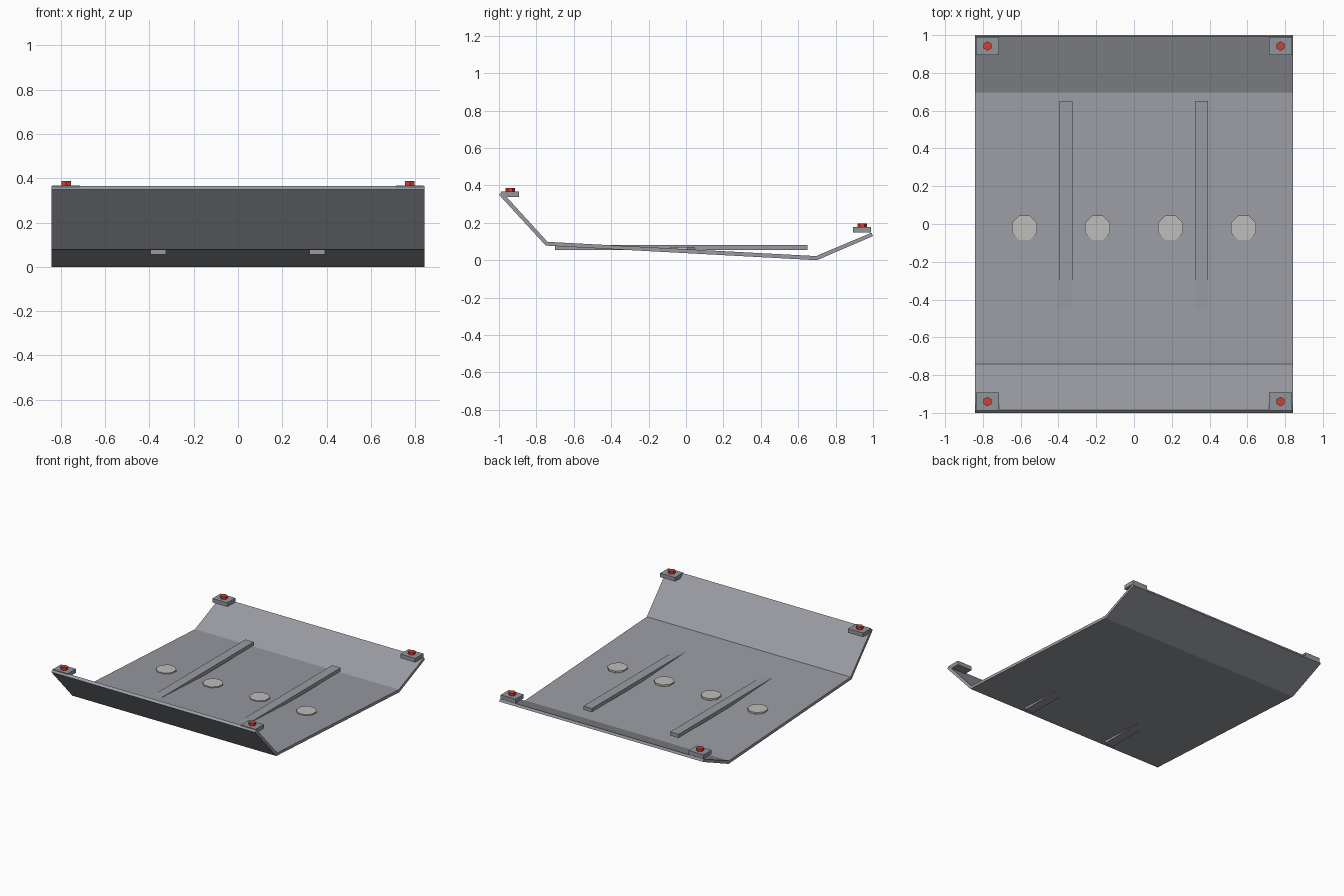
import bpy
import bmesh
from math import pi

cube = bpy.data.objects.get("Cube")
if cube:
    bpy.data.objects.remove(cube, do_unlink=True)


def material(name, rgb):
    mat = bpy.data.materials.new(name)
    mat.use_nodes = True
    color = (*rgb, 1.0)
    mat.diffuse_color = color
    mat.node_tree.nodes["Principled BSDF"].inputs["Base Color"].default_value = color
    return mat


STEEL = material("plate steel", (0.32, 0.33, 0.365))
BRACKET = material("bracket grey", (0.28, 0.305, 0.335))
CAP = material("pale cap", (0.51, 0.51, 0.50))
RED = material("bolt red", (0.64, 0.05, 0.035))


def add_object(name, bm, mat, location=(0, 0, 0)):
    bmesh.ops.recalc_face_normals(bm, faces=bm.faces)
    mesh = bpy.data.meshes.new(name)
    bm.to_mesh(mesh)
    bm.free()
    mesh.materials.append(mat)
    obj = bpy.data.objects.new(name, mesh)
    obj.location = location
    bpy.context.collection.objects.link(obj)
    return obj


def box(name, location, size, mat):
    bm = bmesh.new()
    bmesh.ops.create_cube(bm, size=1)
    bmesh.ops.scale(bm, vec=size, verts=bm.verts)
    return add_object(name, bm, mat, location)


def prism(name, location, sides, radius, height, turn, mat):
    bm = bmesh.new()
    bmesh.ops.create_cone(bm, cap_ends=True, segments=sides, radius1=radius,
                          radius2=radius, depth=height)
    for v in bm.verts:
        v.co.rotate(turn_matrix(turn))
    return add_object(name, bm, mat, location)


def turn_matrix(angle):
    from mathutils import Matrix
    return Matrix.Rotation(angle, 3, 'Z')


# Bent plate: inner and outer (y, z) lines joined and extruded across the width
HALF_WIDTH = 0.842
inner = [(-0.984, 0.365), (-0.74, 0.098), (0.695, 0.022), (0.992, 0.147)]
outer = [(-1.0, 0.35), (-0.75, 0.078), (0.7, 0.0), (1.0, 0.129)]
bm = bmesh.new()
rows = []
for x in (-HALF_WIDTH, HALF_WIDTH):
    rows.append([[bm.verts.new((x, y, z)) for y, z in line] for line in (inner, outer)])
(left_in, left_out), (right_in, right_out) = rows
for a, b in ((left_in, right_in), (left_out, right_out),
             (left_in, left_out), (right_in, right_out)):
    for i in range(len(inner) - 1):
        bm.faces.new((a[i], a[i + 1], b[i + 1], b[i]))
for i in (0, -1):
    bm.faces.new((left_in[i], right_in[i], right_out[i], left_out[i]))
add_object("skid_plate", bm, STEEL)

# Level stiffening ribs that pass through the sloping floor
for side, x in (("right", -0.36), ("left", 0.358)):
    box(f"{side}_rib", (x, -0.025, 0.069), (0.07, 1.35, 0.027), STEEL)

# Row of octagonal caps on the floor
for i in range(4):
    prism(f"drain_cap_{i + 1}", ((i - 1.5) * 0.386, -0.02, 0.06),
          8, 0.071, 0.02, pi / 8, CAP)

# Corner mounting pads with hexagonal bolts
for end, y, z in (("front", -0.94, 0.352), ("back", 0.942, 0.162)):
    for side, x in (("right", -0.776), ("left", 0.776)):
        box(f"{end}_{side}_mount_pad", (x, y, z), (0.123, 0.096, 0.03), BRACKET)
        prism(f"{end}_{side}_bolt", (x, y, z + 0.02), 6, 0.025, 0.03, 0, RED)
